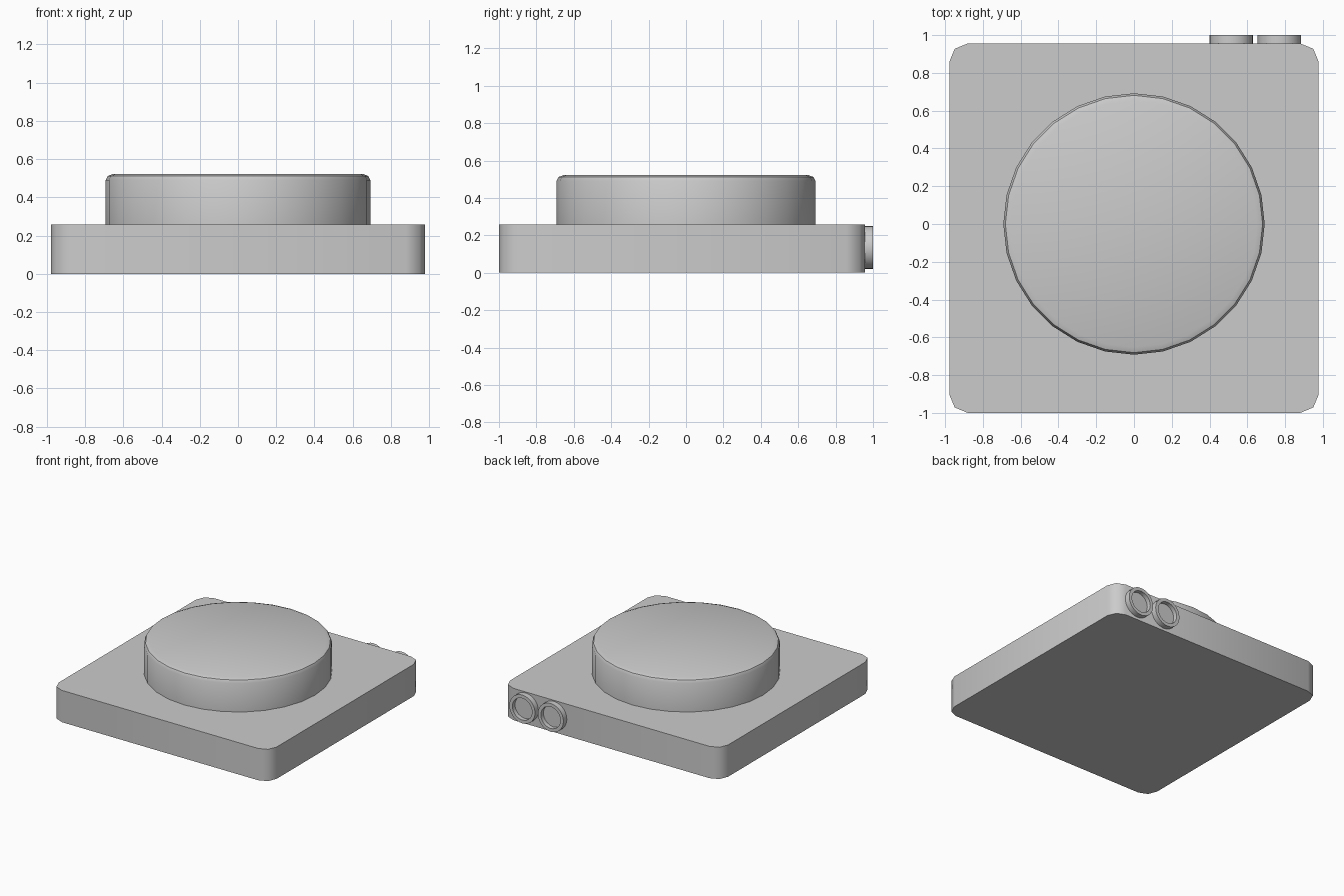
import bpy, bmesh, math
from mathutils import Matrix

if "Cube" in bpy.data.objects:
    bpy.data.objects.remove(bpy.data.objects["Cube"])


def add_mesh(name, bm, smooth_angle=40):
    bmesh.ops.recalc_face_normals(bm, faces=bm.faces)
    mesh = bpy.data.meshes.new(name)
    bm.to_mesh(mesh)
    bm.free()
    obj = bpy.data.objects.new(name, mesh)
    bpy.context.collection.objects.link(obj)
    bpy.ops.object.select_all(action='DESELECT')
    obj.select_set(True)
    bpy.context.view_layer.objects.active = obj
    bpy.ops.object.shade_smooth_by_angle(angle=math.radians(smooth_angle))
    return obj


def lathe(name, profile, sides, matrix=Matrix(), smooth_angle=40):
    """Turn (radius, height) points about z; close both ends with flat caps."""
    bm = bmesh.new()
    rings = []
    for r, h in profile:
        angles = [2 * math.pi * i / sides for i in range(sides)]
        rings.append([bm.verts.new((r * math.cos(a), r * math.sin(a), h)) for a in angles])
    for lo, hi in zip(rings, rings[1:]):
        for i in range(sides):
            j = (i + 1) % sides
            bm.faces.new((lo[i], lo[j], hi[j], hi[i]))
    bm.faces.new(rings[0])
    bm.faces.new(rings[-1])
    bm.transform(matrix)
    return add_mesh(name, bm, smooth_angle)


# Square base plate with rounded vertical corners
bm = bmesh.new()
bmesh.ops.create_cube(bm, size=1)
bm.transform(Matrix.Translation((0, -0.022, 0.129)) @ Matrix.Diagonal((1.956, 1.956, 0.258, 1)))
upright = [e for e in bm.edges if abs(e.verts[0].co.z - e.verts[1].co.z) > 0.1]
bmesh.ops.bevel(bm, geom=upright, offset=0.098, segments=2, profile=0.5, affect='EDGES')
add_mesh("base_plate", bm, 50)

# Round raised drum with a softened top rim
lathe("round_drum",
      [(0.692, 0.25), (0.692, 0.49), (0.681, 0.512), (0.652, 0.523)], 28)

# Two ring-shaped ports with recessed centres on the back edge
for side, x in (("inner", 0.515), ("outer", 0.77)):
    place = Matrix.Translation((x, 0, 0.135)) @ Matrix.Rotation(-math.pi / 2, 4, 'X')
    lathe("port_" + side,
          [(0.115, 0.945), (0.115, 1.0), (0.088, 1.0), (0.088, 0.966)], 28, place)
